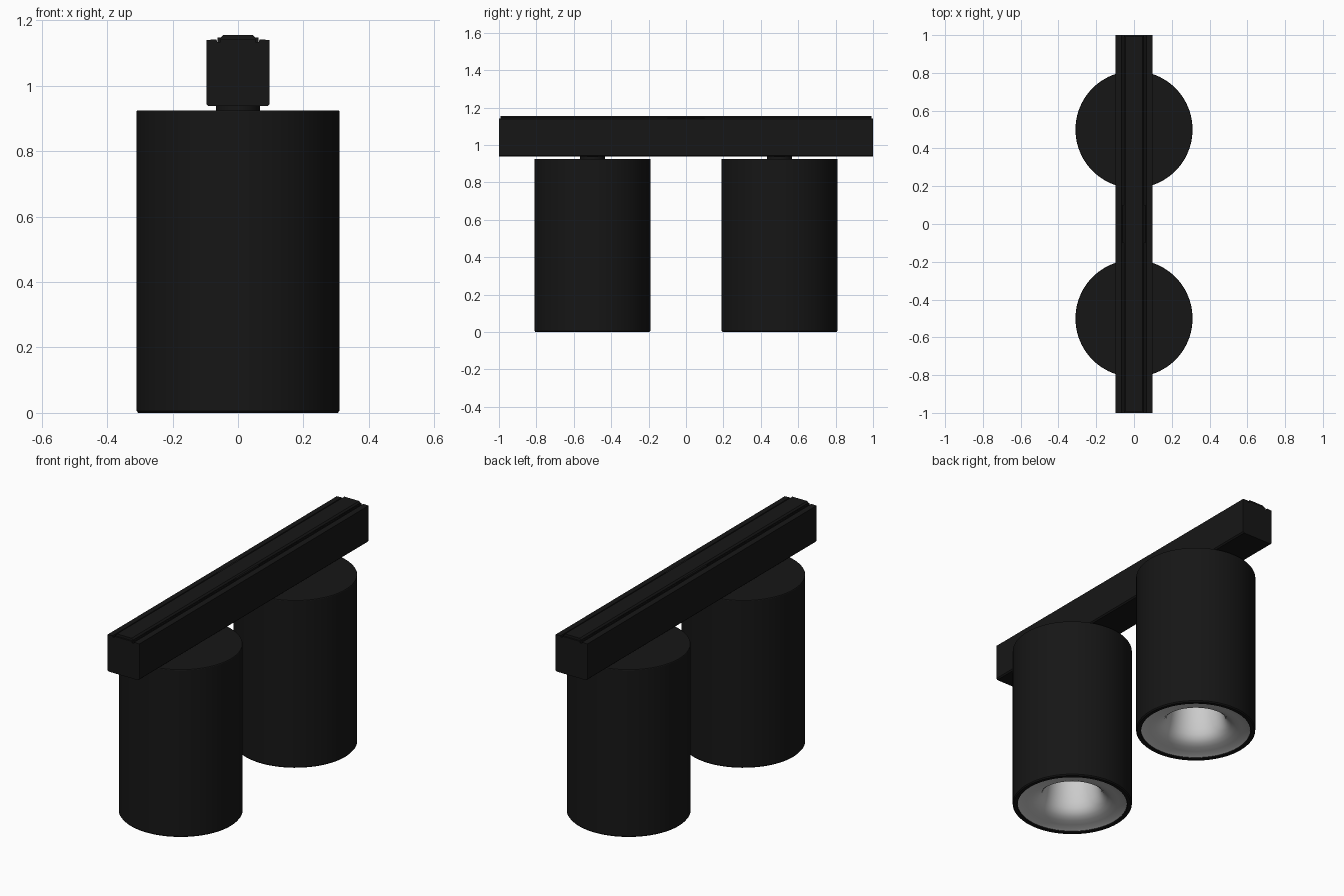
import bpy, bmesh, math

if "Cube" in bpy.data.objects:
    bpy.data.objects.remove(bpy.data.objects["Cube"])


def material(name, value):
    m = bpy.data.materials.new(name)
    m.diffuse_color = (value, value, value, 1)
    m.use_nodes = True
    m.node_tree.nodes["Principled BSDF"].inputs["Base Color"].default_value = m.diffuse_color
    return m


BLACK = material("matte_black", 0.008)
SILVER = material("reflector_silver", 0.6)


def finish(bm, name, mat, fix_normals=True):
    if fix_normals:
        bmesh.ops.recalc_face_normals(bm, faces=bm.faces)
    me = bpy.data.meshes.new(name)
    bm.to_mesh(me)
    bm.free()
    ob = bpy.data.objects.new(name, me)
    bpy.context.collection.objects.link(ob)
    me.materials.append(mat)
    bpy.ops.object.select_all(action='DESELECT')
    ob.select_set(True)
    bpy.context.view_layer.objects.active = ob
    bpy.ops.object.shade_smooth_by_angle(angle=math.radians(30))
    return ob


def lathe(name, profile, y, mat, flip=False, steps=96):
    """Spin an (r, z) profile around a vertical axis at the given y."""
    bm = bmesh.new()
    vs = [bm.verts.new((r, 0, z)) for r, z in profile]
    es = [bm.edges.new(p) for p in zip(vs, vs[1:])]
    bmesh.ops.spin(bm, geom=vs + es, cent=(0, 0, 0), axis=(0, 0, 1),
                   angle=2 * math.pi, steps=steps)
    bmesh.ops.remove_doubles(bm, verts=bm.verts, dist=1e-5)
    bmesh.ops.recalc_face_normals(bm, faces=bm.faces)
    # open reflector must face down and inward
    if flip and sum(f.normal.z * f.calc_area() for f in bm.faces) > 0:
        bmesh.ops.reverse_faces(bm, faces=bm.faces)
    bmesh.ops.translate(bm, verts=bm.verts, vec=(0, y, 0))
    return finish(bm, name, mat, not flip)


def extrude_y(name, half, y0, y1, mat):
    """Mirror a half (x, z) outline and extrude it along y."""
    outline = half + [(-x, z) for x, z in reversed(half)]
    bm = bmesh.new()
    f = bm.faces.new([bm.verts.new((x, y0, z)) for x, z in outline])
    r = bmesh.ops.extrude_face_region(bm, geom=[f])
    top = [v for v in r["geom"] if isinstance(v, bmesh.types.BMVert)]
    bmesh.ops.translate(bm, verts=top, vec=(0, y1 - y0, 0))
    return finish(bm, name, mat)


# Track adapter: housing, raised top rail and small central tab
housing = extrude_y("track_housing",
                    [(0.09, 0.938), (0.097, 0.945), (0.097, 1.14), (0.066, 1.142),
                     (0.064, 1.134), (0.054, 1.134), (0.054, 1.142)], -1, 1, BLACK)
extrude_y("top_rail", [(0.053, 1.13), (0.053, 1.147), (0.045, 1.155)],
          -0.992, 0.992, BLACK)
extrude_y("centre_tab", [(0.062, 1.13), (0.062, 1.148)], -0.1, 0.1, BLACK)

# Two cylindrical spotlights
shade_profile = [(0, 0.925), (0.308, 0.925), (0.31, 0.922), (0.31, 0.006),
                 (0.305, 0), (0.287, 0), (0.284, 0.004), (0.284, 0.5), (0, 0.5)]
# Trumpet-shaped reflector, ending in a closed lamp seat
reflector_profile = [(0.285, 0.006), (0.27, 0.012), (0.24, 0.018), (0.21, 0.025),
                     (0.185, 0.035), (0.167, 0.05), (0.154, 0.07), (0.145, 0.1),
                     (0.138, 0.14), (0.132, 0.19), (0.128, 0.24), (0, 0.24)]
for side, y in (("front", -0.5), ("back", 0.5)):
    lathe(side + "_lamp_shade", shade_profile, y, BLACK)
    lathe(side + "_reflector", reflector_profile, y, SILVER, flip=True)
    lathe(side + "_stem", [(0, 0.92), (0.067, 0.92), (0.067, 0.942), (0, 0.942)],
          y, BLACK, steps=48)
